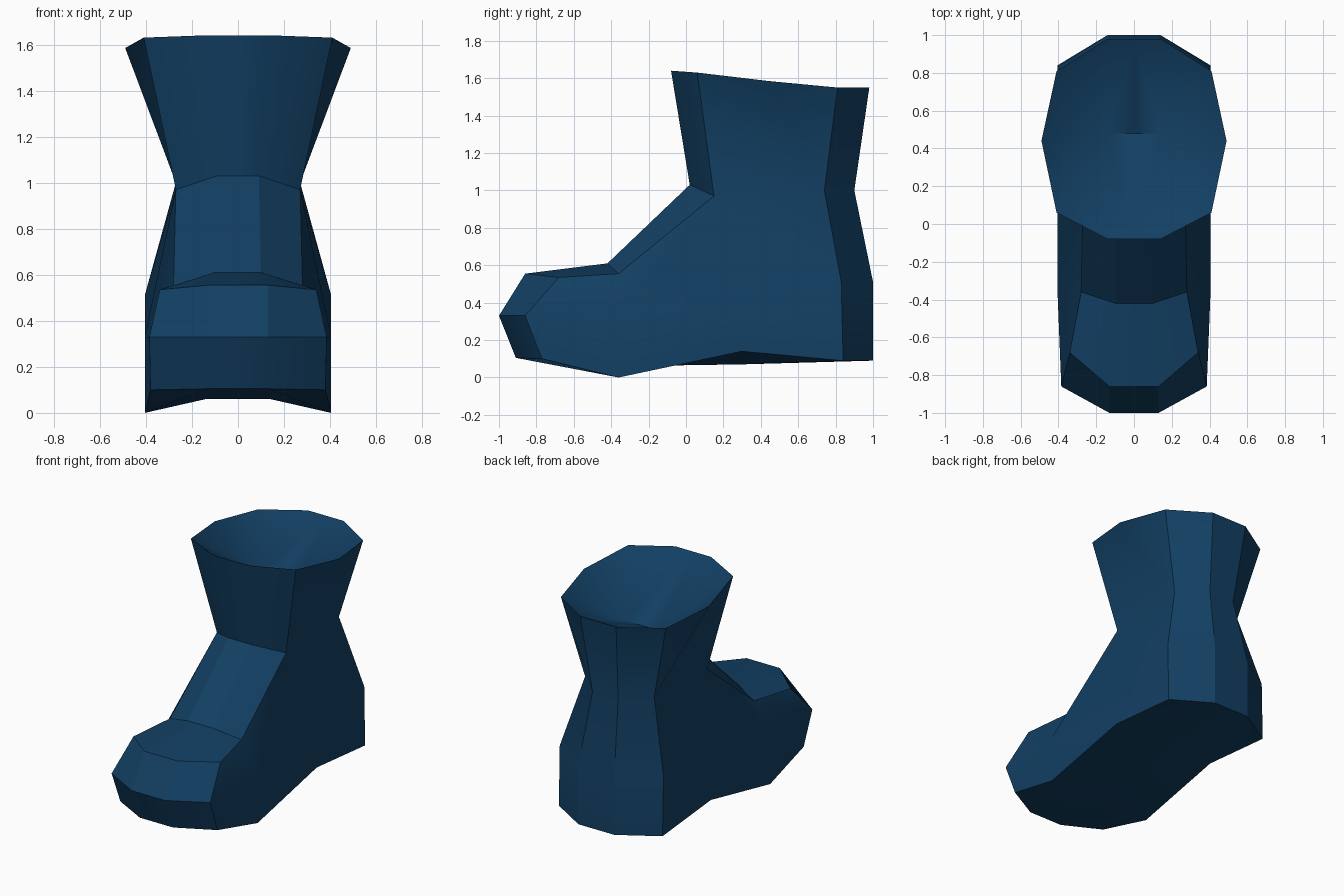
import bpy
import bmesh
import math

default_cube = bpy.data.objects.get("Cube")
if default_cube:
    bpy.data.objects.remove(default_cube)

# Single navy material
navy = bpy.data.materials.new("navy_leather")
navy.use_nodes = True
color = (0.006, 0.05, 0.125, 1.0)
navy.diffuse_color = color
navy.node_tree.nodes["Principled BSDF"].inputs["Base Color"].default_value = color

# Each station around the boot profile: (inner x, y, z), (outer x, y, z)
stations = {
    "rim_front": ((0.14, -0.08, 1.64), (0.41, 0.06, 1.63)),
    "ankle_front": ((0.09, 0.02, 1.03), (0.27, 0.15, 0.97)),
    "instep": ((0.10, -0.42, 0.61), (0.28, -0.36, 0.555)),
    "toe_top": ((0.13, -0.86, 0.555), (0.34, -0.68, 0.535)),
    "toe_tip": ((0.13, -1, 0.33), (0.385, -0.86, 0.33)),
    "toe_base": ((0.13, -0.91, 0.105), (0.38, -0.77, 0.1)),
    "ball": ((0.14, -0.36, 0.06), (0.405, -0.36, 0)),
    "arch": ((0.14, 0.3, 0.07), (0.405, 0.3, 0.14)),
    "heel_base": ((0.14, 1, 0.09), (0.405, 0.84, 0.09)),
    "heel_top": ((0.14, 1, 0.51), (0.405, 0.83, 0.51)),
    "ankle_back": ((0.10, 0.9, 1), (0.27, 0.74, 1)),
    "rim_back": ((0.14, 0.98, 1.55), (0.41, 0.81, 1.55)),
}

# Extra points on the side walls and the floor of the opening
extras = {
    "rim_side": (0.49, 0.44, 1.585),
    "side_ball": (0.405, -0.36, 0.33),
    "side_arch": (0.405, 0.3, 0.38),
    "floor": (0.14, 0.48, 1.33),
}

bm = bmesh.new()
centre, inner, outer = {}, {}, {}


def add_centre(name, point):
    centre[name] = bm.verts.new((0, point[1], point[2]))


for name, (near, far) in stations.items():
    add_centre(name, near)
    inner[name] = bm.verts.new(near)
    outer[name] = bm.verts.new(far)
for name, point in extras.items():
    outer[name] = bm.verts.new(point)
add_centre("floor", extras["floor"])
inner["floor"] = outer["floor"]

# Strips running down the front, under the sole and up the heel
names = list(stations)
for a, b in zip(names, names[1:]):
    bm.faces.new((centre[a], centre[b], inner[b], inner[a]))
    bm.faces.new((inner[a], inner[b], outer[b], outer[a]))

# Sunken opening, front and back halves
for rim in ("rim_front", "rim_back"):
    bm.faces.new((centre[rim], inner[rim], inner["floor"], centre["floor"]))
    bm.faces.new((inner[rim], outer[rim], inner["floor"]))
    bm.faces.new((outer[rim], outer["rim_side"], inner["floor"]))

# Side walls of the shaft and foot
side_panels = (
    "rim_front ankle_front ankle_back",
    "rim_front ankle_back rim_side",
    "rim_side ankle_back rim_back",
    "ankle_front side_arch heel_top ankle_back",
    "ankle_front instep side_ball side_arch",
    "instep toe_top toe_tip side_ball",
    "side_ball toe_tip toe_base ball",
    "side_ball ball arch side_arch",
    "side_arch arch heel_base heel_top",
)
for panel in side_panels:
    bm.faces.new([outer[name] for name in panel.split()])

# Mirror across the middle and close the surface
bmesh.ops.mirror(bm, geom=bm.verts[:] + bm.edges[:] + bm.faces[:],
                 axis="X", merge_dist=0.0001)
bmesh.ops.remove_doubles(bm, verts=bm.verts[:], dist=0.0001)
bmesh.ops.recalc_face_normals(bm, faces=bm.faces[:])

mesh = bpy.data.meshes.new("boot")
bm.to_mesh(mesh)
bm.free()
mesh.materials.append(navy)
boot = bpy.data.objects.new("boot", mesh)
bpy.context.collection.objects.link(boot)

# Soft panels with crisp creases
bpy.ops.object.select_all(action="DESELECT")
boot.select_set(True)
bpy.context.view_layer.objects.active = boot
bpy.ops.object.shade_smooth_by_angle(angle=math.radians(30))
